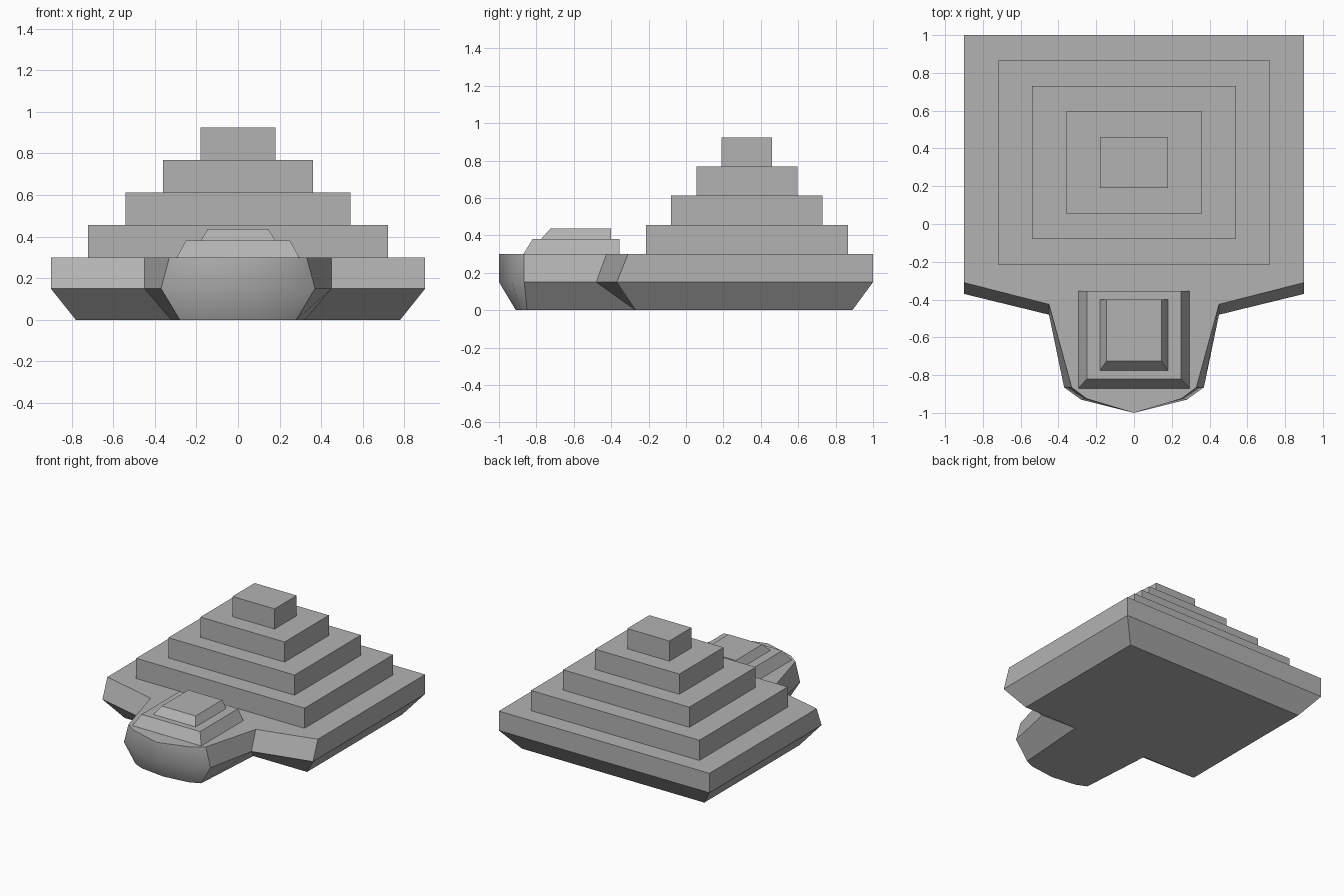
import bpy
import bmesh
from math import radians

cube = bpy.data.objects.get("Cube")
if cube:
    bpy.data.objects.remove(cube, do_unlink=True)

grey = bpy.data.materials.new("plain_grey")
grey.use_nodes = True
colour = (0.45, 0.45, 0.45, 1)
grey.diffuse_color = colour
grey.node_tree.nodes["Principled BSDF"].inputs["Base Color"].default_value = colour


def loft(name, rings):
    """Join stacked (z, outline) rings with side walls and cap both ends."""
    bm = bmesh.new()
    loops = [[bm.verts.new((x, y, z)) for x, y in pts] for z, pts in rings]
    for low, high in zip(loops, loops[1:]):
        n = len(low)
        for i in range(n):
            j = (i + 1) % n
            bm.faces.new((low[i], low[j], high[j], high[i]))
    bm.faces.new(loops[0][::-1])
    bm.faces.new(loops[-1])
    bmesh.ops.recalc_face_normals(bm, faces=bm.faces)
    mesh = bpy.data.meshes.new(name)
    bm.to_mesh(mesh)
    bm.free()
    mesh.materials.append(grey)
    obj = bpy.data.objects.new(name, mesh)
    bpy.context.collection.objects.link(obj)
    return obj


def rect(half, front, back):
    return [(-half, front), (half, front), (half, back), (-half, back)]


def mirrored(nose, side):
    """Full outline from the nose tip and the points of the left side."""
    return [(0, nose)] + side + [(-x, y) for x, y in reversed(side)]


# Hull: undercut keel, widest at mid height, flat deck
keel = mirrored(-0.91, [(0.2, -0.885), (0.28, -0.85), (0.32, -0.27), (0.78, -0.27), (0.78, 0.89)])
rim = mirrored(-1, [(0.28, -0.93), (0.37, -0.865), (0.45, -0.48), (0.9, -0.37), (0.9, 1)])
deck = mirrored(-1, [(0.25, -0.925), (0.33, -0.865), (0.45, -0.425), (0.9, -0.31), (0.9, 1)])
hull = loft("hull", [(0, keel), (0.15, rim), (0.3, deck)])
bpy.ops.object.select_all(action="DESELECT")
hull.select_set(True)
bpy.context.view_layer.objects.active = hull
bpy.ops.object.shade_smooth_by_angle(angle=radians(35))

# Stepped pyramid on the rear deck
step = 0.156
for i in range(4):
    half = 0.72 - 0.18 * i
    base = 0.3 + step * i
    outline = rect(half, 0.325 - 0.75 * half, 0.325 + 0.75 * half)
    loft(f"pyramid_step_{i + 1}", [(base, outline), (base + step, outline)])

# Two-tier cabin on the nose, sloped at front and sides, upright at the back
loft("cabin_lower", [(0.3, rect(0.295, -0.87, -0.355)), (0.38, rect(0.25, -0.82, -0.355))])
loft("cabin_upper", [(0.38, rect(0.18, -0.775, -0.4)), (0.436, rect(0.145, -0.725, -0.4))])
